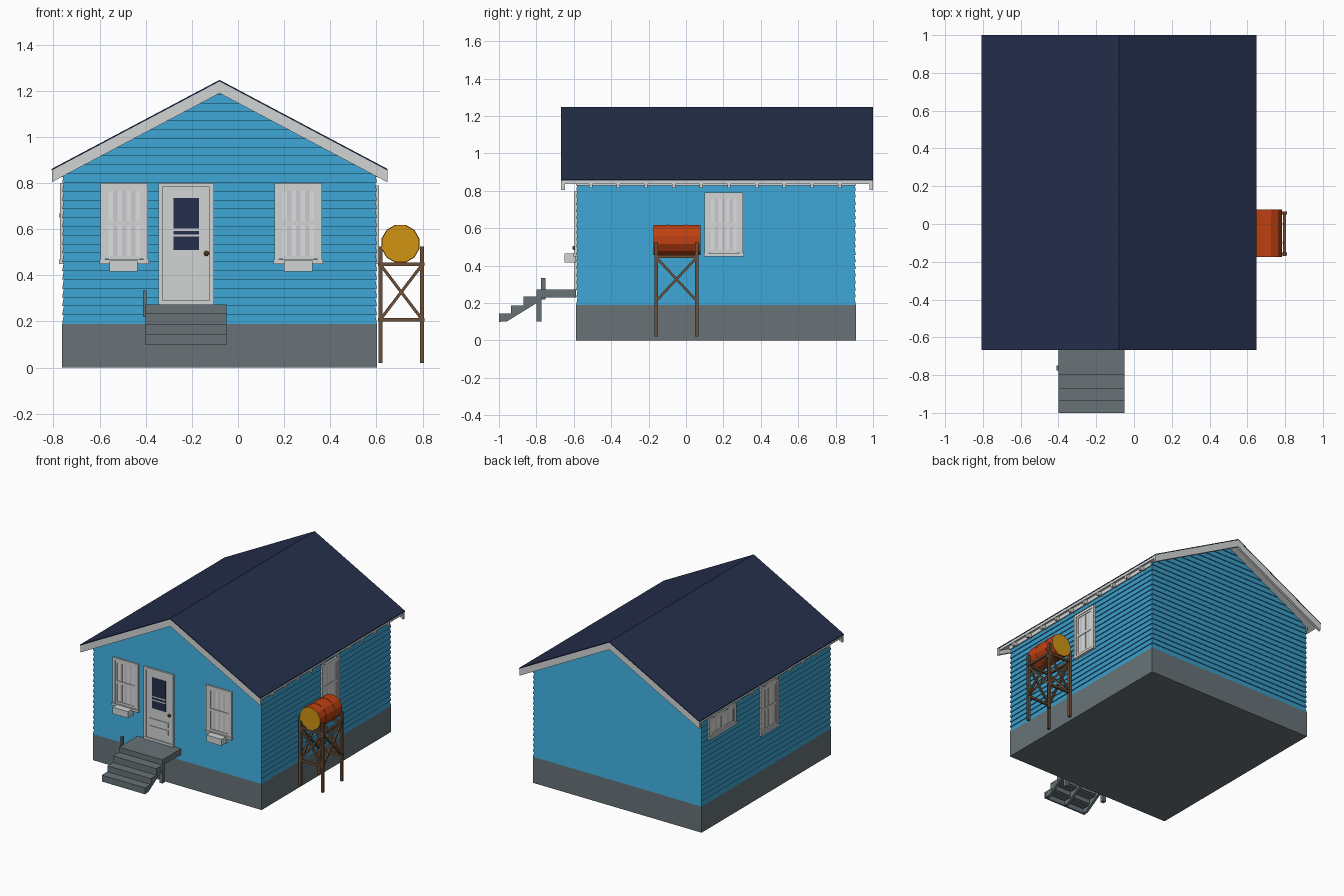
import bpy, bmesh, math
from mathutils import Vector, Matrix

if "Cube" in bpy.data.objects:
    bpy.data.objects.remove(bpy.data.objects["Cube"])


def material(name, r, g, b):
    m = bpy.data.materials.new(name)
    m.diffuse_color = (r, g, b, 1)
    m.use_nodes = True
    m.node_tree.nodes["Principled BSDF"].inputs["Base Color"].default_value = m.diffuse_color
    return m


BLUE = material("blue_siding", 0.042, 0.342, 0.59)
NAVY = material("navy_roof", 0.018, 0.028, 0.07)
WHITE = material("white_trim", 0.65, 0.66, 0.66)
CURTAIN = material("curtain", 0.74, 0.74, 0.75)
PLEAT = material("curtain_pleat", 0.6, 0.6, 0.61)
GREY = material("grey_concrete", 0.138, 0.171, 0.185)
WOOD = material("brown_wood", 0.15, 0.08, 0.042)
RED = material("red_barrel", 0.515, 0.053, 0.006)
YELLOW = material("yellow_lid", 0.63, 0.296, 0.006)
BRASS = material("dark_knob", 0.1, 0.045, 0.02)


def finish(name, bm, *mats):
    bmesh.ops.recalc_face_normals(bm, faces=bm.faces)
    me = bpy.data.meshes.new(name)
    bm.to_mesh(me)
    bm.free()
    for m in mats:
        me.materials.append(m)
    ob = bpy.data.objects.new(name, me)
    bpy.context.collection.objects.link(ob)
    return ob


def boxes(name, mat, items):
    """One object from boxes given as x0, x1, y0, y1, z0, z1."""
    bm = bmesh.new()
    for x0, x1, y0, y1, z0, z1 in items:
        mid = Vector(((x0 + x1) / 2, (y0 + y1) / 2, (z0 + z1) / 2))
        size = (abs(x1 - x0), abs(y1 - y0), abs(z1 - z0), 1)
        bmesh.ops.create_cube(bm, size=1, matrix=Matrix.Translation(mid) @ Matrix.Diagonal(size))
    return finish(name, bm, mat)


def prisms(name, mat, pts, spans, axis):
    """Extrude a profile along x (profile y,z) or y (profile x,z)."""
    bm = bmesh.new()
    for a, b in spans:
        ends = []
        for s in (a, b):
            ends.append([bm.verts.new((s, p, q) if axis == "x" else (p, s, q)) for p, q in pts])
        n = len(pts)
        for e in ends:
            bm.faces.new(e)
        for i in range(n):
            j = (i + 1) % n
            bm.faces.new((ends[0][i], ends[0][j], ends[1][j], ends[1][i]))
    return finish(name, bm, mat)


def beams(name, mat, w, pairs):
    """Square bars between pairs of points."""
    bm = bmesh.new()
    for p, q in pairs:
        p, q = Vector(p), Vector(q)
        rot = (q - p).to_track_quat("Z", "Y").to_matrix().to_4x4()
        mtx = Matrix.Translation((p + q) / 2) @ rot @ Matrix.Diagonal((w, w, (q - p).length, 1))
        bmesh.ops.create_cube(bm, size=1, matrix=mtx)
    return finish(name, bm, mat)


# House outline
X0, X1, Y0, Y1 = -0.762, 0.602, -0.587, 0.908
CX, HALF, SLOPE, PEAK = -0.08, 0.682, 0.53, 1.247
boxes("foundation", GREY, [(X0, X1, Y0, Y1, 0, 0.19)])

# Lap siding: one stepped loft with a gable top
bm = bmesh.new()
top, courses, lap = 1.222, 27, 0.007
rings = []
for i in range(courses):
    for k, inset in ((i, 0), (i + 1, lap)):
        z = 0.19 + (top - 0.19) * k / courses
        h = max(0.001, min(HALF - inset, (top - z) / SLOPE))
        rings.append([bm.verts.new(c) for c in (
            (CX - h, Y0 + inset, z), (CX + h, Y0 + inset, z),
            (CX + h, Y1 - inset, z), (CX - h, Y1 - inset, z))])
for a, b in zip(rings, rings[1:]):
    for i in range(4):
        j = (i + 1) % 4
        bm.faces.new((a[i], a[j], b[j], b[i]))
bm.faces.new(rings[0])
bm.faces.new(rings[-1])
finish("siding_walls", bm, BLUE)


# Roof layers, gable boards and rafter tails
def roof_z(x):
    return PEAK - SLOPE * abs(x - CX)


def chevron(t0, t1, half=0.728):
    xs = (CX - half, CX, CX + half)
    return [(x, roof_z(x) - t0) for x in xs] + [(x, roof_z(x) - t1) for x in reversed(xs)]


prisms("roof_shingles", NAVY, chevron(0, 0.007), [(-0.668, 1.0)], "y")
prisms("roof_deck", WHITE, chevron(0.007, 0.026, 0.724), [(-0.66, 0.992)], "y")
prisms("gable_boards", WHITE, chevron(0.006, 0.058, 0.727), [(-0.667, -0.648), (0.98, 0.999)], "y")
for side, s in (("left", -1), ("right", 1)):
    pts = [(CX + s * d, roof_z(CX + d) - t) for d, t in
           ((0.66, 0.02), (0.72, 0.02), (0.72, 0.05), (0.66, 0.065))]
    prisms(side + "_rafter_tails", WHITE, pts,
           [(y - 0.009, y + 0.009) for y in (-0.51 + 0.148 * i for i in range(10))], "y")
    x = X0 if s < 0 else X1
    boxes(side + "_eave_board", WHITE, [(x, x + s * 0.008, Y0, Y1, 0.828, 0.87)])


# Windows and door, placed on a wall by offset along it and depth out of it
def on_wall(wall, u0, u1, d0, d1, z0, z1):
    if wall == "front":
        return (u0, u1, Y0 - d1, Y0 - d0, z0, z1)
    if wall == "right":
        return (X1 + d0, X1 + d1, u0, u1, z0, z1)
    return (X0 - d1, X0 - d0, u0, u1, z0, z1)


def window(name, wall, u0, u1, z0, z1, wide=False):
    def put(part, mat, items):
        boxes(name + part, mat, [on_wall(wall, *i) for i in items])
    f, s = 0.02, 0.034
    m, c = (z0 + z1) / 2, (u0 + u1) / 2
    put("_frame", WHITE, [
        (u0, u0 + f, -0.01, 0.009, z0, z1), (u1 - f, u1, -0.01, 0.009, z0, z1),
        (u0 + f, u1 - f, -0.01, 0.009, z1 - f, z1),
        (u0 - 0.004, u1 + 0.004, -0.01, 0.014, z0, z0 + 0.018)])
    rail = ((c - 0.01, c + 0.01, -0.01, 0.006, z0 + s, z1 - s) if wide else
            (u0 + f, u1 - f, -0.01, 0.006, m - 0.01, m + 0.01))
    put("_sash", WHITE, [
        (u0 + f, u0 + s, -0.01, 0.005, z0 + f, z1 - f), (u1 - s, u1 - f, -0.01, 0.005, z0 + f, z1 - f),
        (u0 + s, u1 - s, -0.01, 0.005, z1 - s, z1 - f), (u0 + s, u1 - s, -0.01, 0.005, z0 + 0.018, z0 + s),
        rail])
    put("_curtain", CURTAIN, [(u0 + s, u1 - s, -0.008, 0.001, z0 + s, z1 - s)])
    w = (u1 - u0 - 2 * s) / 7
    put("_curtain_pleats", PLEAT, [
        (u0 + s + w * k, u0 + s + w * (k + 1), 0, 0.002, z0 + s, z1 - s) for k in (1, 3, 5)])


window("front_left_window", "front", -0.596, -0.39, 0.45, 0.80)
window("front_right_window", "front", 0.158, 0.364, 0.45, 0.80)
window("right_window", "right", 0.10, 0.305, 0.45, 0.79)
window("left_window", "left", 0.03, 0.235, 0.45, 0.80)
window("left_small_window", "left", 0.52, 0.83, 0.65, 0.80, True)
boxes("planter_boxes", WHITE, [(x, x + 0.122, -0.65, Y0, 0.417, 0.465) for x in (-0.557, 0.2)])


def door_part(name, mat, items):
    boxes(name, mat, [on_wall("front", *i) for i in items])


door_part("door_frame", WHITE, [
    (-0.345, -0.327, -0.01, 0.01, 0.273, 0.80), (-0.123, -0.105, -0.01, 0.01, 0.273, 0.80),
    (-0.327, -0.123, -0.01, 0.01, 0.782, 0.80), (-0.345, -0.105, -0.01, 0.012, 0.273, 0.29)])
door_part("door", WHITE, [(-0.327, -0.123, -0.01, 0.003, 0.29, 0.782)])
door_part("door_raised_panels", WHITE, [
    (-0.30, -0.15, 0.003, 0.007, 0.40, 0.435), (-0.30, -0.15, 0.003, 0.007, 0.345, 0.38)])
door_part("door_glass", NAVY, [(-0.28, -0.17, 0, 0.005, 0.51, 0.735)])
door_part("door_glass_bars", WHITE, [
    (-0.28, -0.17, 0, 0.008, 0.593, 0.602), (-0.28, -0.17, 0, 0.008, 0.569, 0.578)])
bm = bmesh.new()
bmesh.ops.create_uvsphere(bm, u_segments=12, v_segments=8, radius=0.011,
                          matrix=Matrix.Translation((-0.137, Y0 - 0.01, 0.495)))
finish("door_knob", bm, BRASS)

# Porch: landing, treads with risers, three stringers and posts
SX0, SX1 = -0.40, -0.05
boxes("porch_landing", GREY, [(SX0, SX1, -0.80, Y0, 0.23, 0.273)])
steps = [(-1.0, 0.10, 0.145), (-0.935, 0.145, 0.188), (-0.87, 0.188, 0.235)]
boxes("step_treads", GREY, [(SX0, SX1, y, y + 0.07, z1 - 0.012, z1) for y, z0, z1 in steps])
boxes("step_risers", GREY, [(SX0, SX1, y, y + 0.012, z0 - 0.002, z1 - 0.01) for y, z0, z1 in steps])
profile = [(-0.998, 0.10), (-0.998, 0.144), (-0.934, 0.144), (-0.934, 0.187), (-0.869, 0.187),
           (-0.869, 0.234), (-0.79, 0.234), (-0.79, 0.205), (-0.96, 0.10)]
prisms("step_stringers", GREY, profile,
       [(x + 0.001, x + 0.019) for x in (SX0, -0.235, SX1 - 0.02)], "x")
boxes("porch_posts", GREY, [(x, x + 0.025, -0.80, -0.772, 0.10, 0.235) for x in (SX0, SX1 - 0.025)])
boxes("railing_post", GREY, [(-0.411, -0.396, -0.775, -0.75, 0.22, 0.335)])

# Barrel lying on its stand
bm = bmesh.new()
yc, R = -0.048, 0.083
turn = Matrix.Translation((0.704, yc, 0.537)) @ Matrix.Rotation(math.pi / 2, 4, "X") @ Matrix.Rotation(math.pi / 12, 4, "Z")
bmesh.ops.create_cone(bm, cap_ends=True, segments=12, radius1=R, radius2=R, depth=0.252, matrix=turn)
for dy in (-0.05, 0.05):
    bmesh.ops.create_cone(bm, cap_ends=True, segments=12, radius1=R + 0.002, radius2=R + 0.002,
                          depth=0.008, matrix=Matrix.Translation((0, dy, 0)) @ turn)
for f in bm.faces:
    c = f.calc_center_median()
    f.material_index = 1 if abs(c.y - yc) > 0.12 else 0
finish("barrel", bm, RED, YELLOW)

LX, LY = (0.618, 0.797), (-0.16, 0.058)
beams("stand_legs", WOOD, 0.018, [((x, y, 0.02), (x, y, 0.525)) for x in LX for y in LY])
bars, braces = [], []
for y in LY:
    bars += [((LX[0] - 0.012, y, z), (LX[1] + 0.012, y, z)) for z in (0.208, 0.448)]
    braces += [((LX[0], y, a), (LX[1], y, b)) for a, b in ((0.21, 0.445), (0.445, 0.21))]
for x in LX:
    bars.append(((x, LY[0], 0.448), (x, LY[1], 0.448)))
    braces += [((x, LY[0], a), (x, LY[1], b)) for a, b in ((0.21, 0.445), (0.445, 0.21))]
beams("stand_crossbars", WOOD, 0.016, bars)
beams("stand_braces", WOOD, 0.013, braces)
